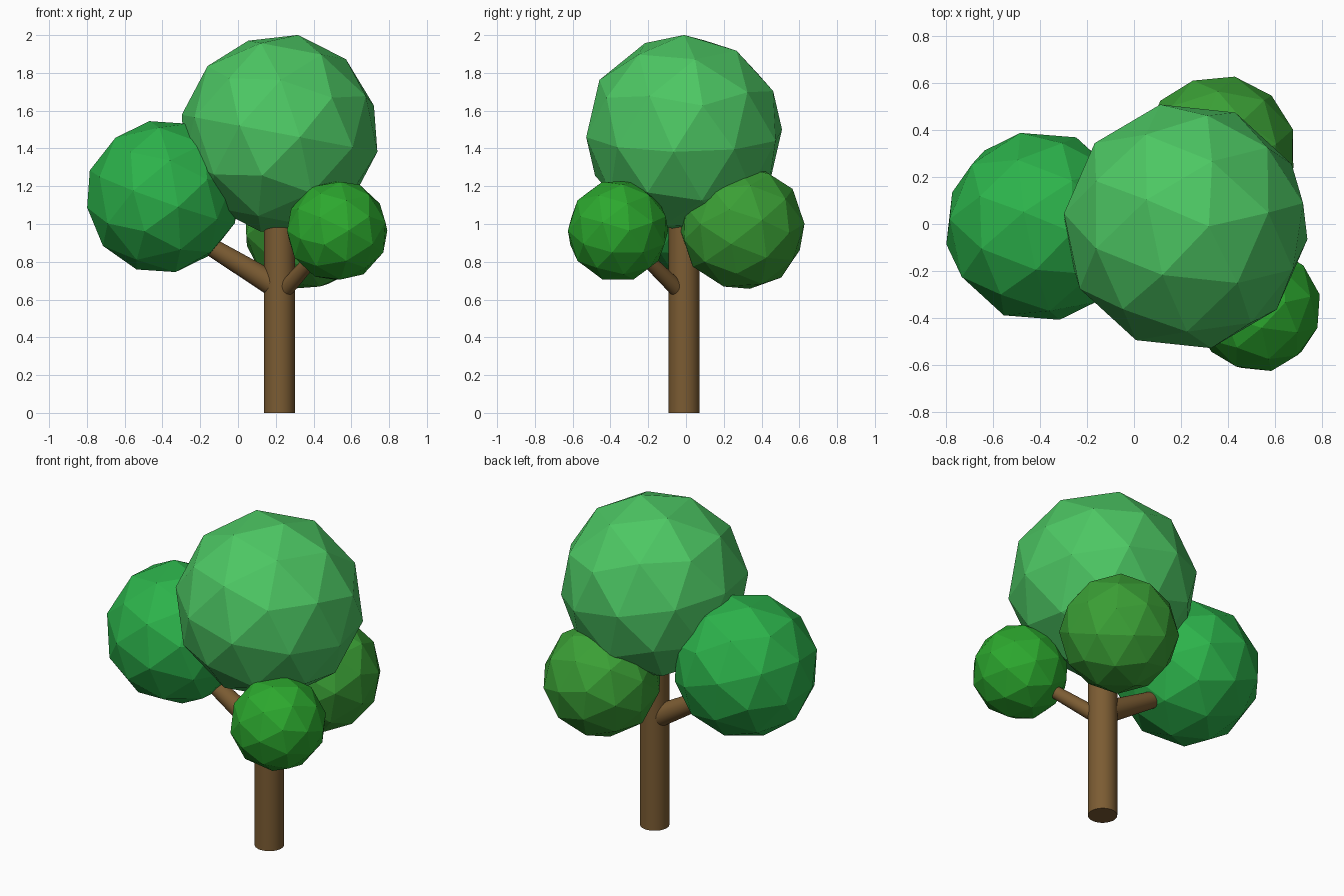
import bpy
from mathutils import Vector, Matrix

if "Cube" in bpy.data.objects:
    bpy.data.objects.remove(bpy.data.objects["Cube"])


def colour(obj, name, rgb):
    mat = bpy.data.materials.get(name) or bpy.data.materials.new(name)
    mat.diffuse_color = (*rgb, 1)
    mat.use_nodes = True
    mat.node_tree.nodes["Principled BSDF"].inputs["Base Color"].default_value = mat.diffuse_color
    obj.data.materials.append(mat)


def limb(name, start, end, r1, r2):
    """Round tapered limb between two points."""
    a, b = Vector(start), Vector(end)
    d = b - a
    bpy.ops.mesh.primitive_cone_add(vertices=32, radius1=r1, radius2=r2, depth=d.length)
    obj = bpy.context.object
    obj.name = name
    obj.matrix_world = Matrix.Translation((a + b) / 2) @ d.to_track_quat('Z', 'Y').to_matrix().to_4x4()
    bpy.ops.object.shade_smooth_by_angle()
    colour(obj, "bark", (0.2, 0.107, 0.033))


def foliage(name, centre, radius, pole, neighbour, rgb):
    """Faceted ball, turned so its pole and one nearby corner point the given ways."""
    bpy.ops.mesh.primitive_ico_sphere_add(subdivisions=2, radius=radius)
    obj = bpy.context.object
    obj.name = name
    z = Vector(pole).normalized()
    n = Vector(neighbour)
    x = (n - z * n.dot(z)).normalized()
    turn = Matrix((x, z.cross(x), z)).transposed().to_4x4()
    obj.matrix_world = Matrix.Translation(centre) @ turn
    colour(obj, name + "_green", rgb)


# Trunk and branches
limb("trunk", (0.22, -0.01, 0), (0.22, -0.01, 1.1), 0.082, 0.082)
limb("left_branch", (0.22, -0.01, 0.66), (-0.26, -0.01, 0.95), 0.066, 0.042)
limb("right_branch", (0.22, -0.01, 0.62), (0.46, -0.285, 0.89), 0.045, 0.033)

# Foliage balls
foliage("top_foliage", (0.22, -0.01, 1.48), 0.53,
        (0.186, 0, 0.983), (0.94, 0.186, 0.277), (0.073, 0.57, 0.125))
foliage("left_foliage", (-0.40, -0.01, 1.145), 0.41,
        (-0.973, -0.185, -0.141), (-0.335, 0.06, -0.941), (0.025, 0.45, 0.07))
foliage("right_foliage", (0.525, -0.36, 0.965), 0.272,
        (0.975, 0.22, 0), (0.436, 0.098, 0.894), (0.025, 0.39, 0.027))
foliage("back_foliage", (0.36, 0.30, 0.98), 0.335,
        (0.665, 0.727, -0.08), (-0.325, 0.93, 0.19), (0.043, 0.35, 0.036))
